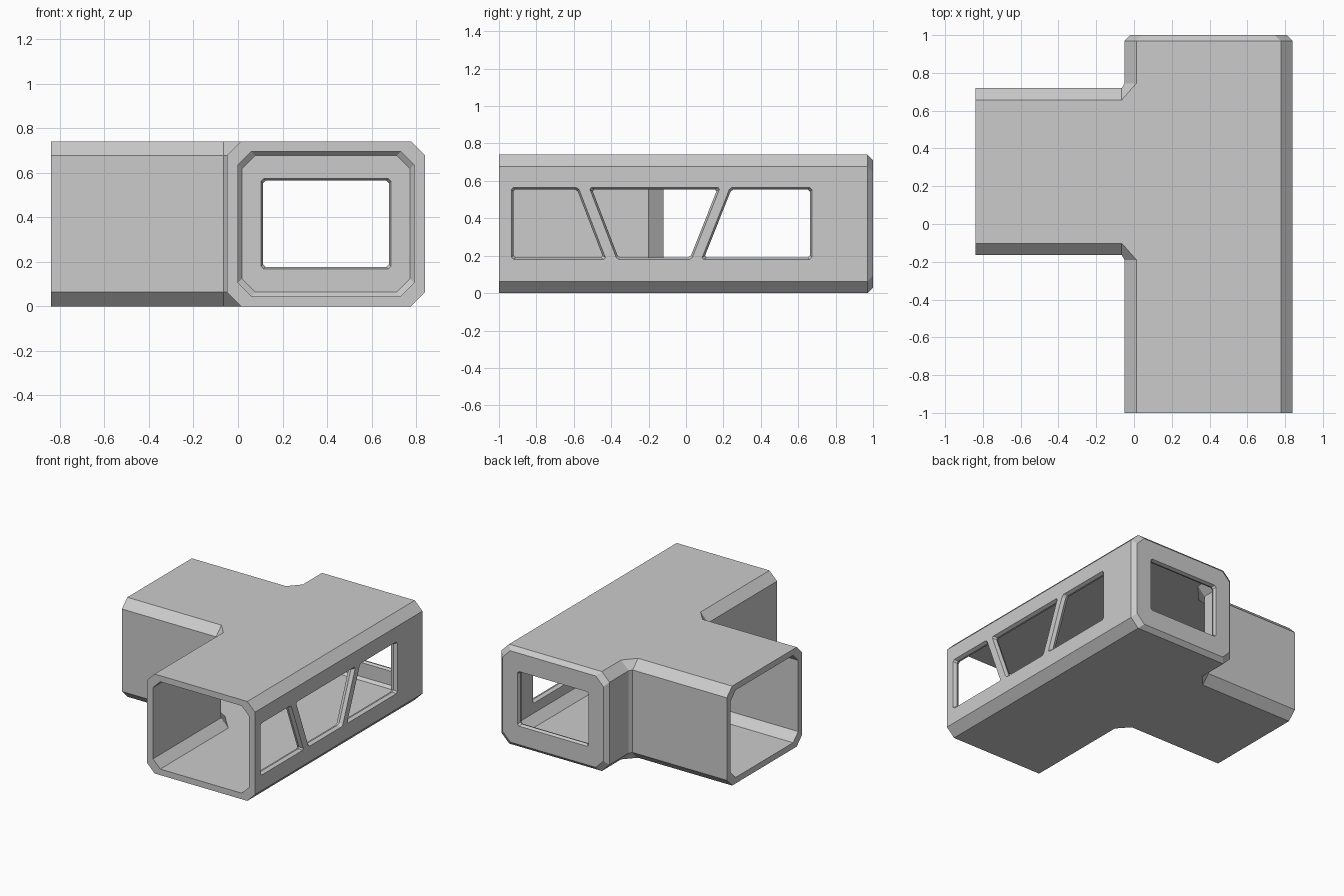
import bpy, bmesh
from mathutils import Vector

if "Cube" in bpy.data.objects:
    bpy.data.objects.remove(bpy.data.objects["Cube"])


def octagon(a0, a1, z0, z1, c):
    """Chamfered rectangle as (across, z) points, starting at the top left."""
    return [(a0 + c, z1), (a1 - c, z1), (a1, z1 - c), (a1, z0 + c),
            (a1 - c, z0), (a0 + c, z0), (a0, z0 + c), (a0, z1 - c)]


def bridge(bm, a, b, skip=()):
    for i in range(len(a)):
        if i not in skip:
            j = (i + 1) % len(a)
            bm.faces.new((a[i], a[j], b[j], b[i]))


def skin(bm, x, z, c, rows, end_y, inset, arm):
    """One T-shaped skin with a closed back; returns its two open rims."""
    sec = octagon(*x, *z, c)
    rings = [[bm.verts.new((px, y, pz)) for px, pz in sec] for y in rows]
    back = octagon(x[0] + inset, x[1] - inset, z[0] + inset, z[1] - inset, c)
    rings.append([bm.verts.new((px, end_y, pz)) for px, pz in back])
    for i in range(len(rings) - 1):
        bridge(bm, rings[i], rings[i + 1], (5, 6, 7) if i == 1 else ())
    bm.faces.new(rings[-1])
    # side branch grows from the opening left between rows 1 and 2
    loop = [rings[1][k] for k in (0, 7, 6, 5)] + [rings[2][k] for k in (5, 6, 7, 0)]
    asec = octagon(*arm, *z, c)
    asec = [asec[k] for k in (0, 7, 6, 5, 4, 3, 2, 1)]
    for ax in (-0.065, -0.84):
        nxt = [bm.verts.new((ax, py, pz)) for py, pz in asec]
        bridge(bm, loop, nxt)
        loop = nxt
    return rings[0], loop


def finish(bm, name):
    bmesh.ops.recalc_face_normals(bm, faces=bm.faces[:])
    me = bpy.data.meshes.new(name)
    bm.to_mesh(me)
    bm.free()
    ob = bpy.data.objects.new(name, me)
    bpy.context.collection.objects.link(ob)
    return ob


# corridor: outer and inner skins joined at the open ends
bm = bmesh.new()
outer = skin(bm, (-0.05, 0.84), (0, 0.74), 0.063,
             (-1, -0.19, 0.745, 0.97), 1.0, 0.03, (-0.165, 0.72))
inner = skin(bm, (0.0, 0.79), (0.045, 0.695), 0.06,
             (-1, -0.2, 0.755, 0.935), 0.955, 0.018, (-0.12, 0.675))
for a, b in zip(outer, inner):
    bridge(bm, a, b)
shell = finish(bm, "corridor_shell")


def outline(pts, d, r=0.012):
    """Convex outline moved inwards by d, with its corners clipped by r."""
    P = [Vector(p) for p in pts]
    out = []
    for i, p in enumerate(P):
        u = (P[i - 1] - p).normalized()
        v = (P[(i + 1) % len(P)] - p).normalized()
        q = p + (u + v) * d / abs(u.x * v.y - u.y * v.x)
        out += [q + u * r, q + v * r]
    return out


def window(bm, pts, depths, place):
    """Cutter that narrows halfway through the wall, leaving a bevelled frame."""
    rings = [[bm.verts.new(place(p.x, p.y, t)) for p in outline(pts, d)]
             for t, d in zip(depths, (-0.003, 0.012, -0.003))]
    bm.faces.new(rings[0])
    bm.faces.new(rings[2])
    bridge(bm, rings[0], rings[1])
    bridge(bm, rings[1], rings[2])


# windows: three slanted ones on the right wall, one on the back wall
bm = bmesh.new()
lo, hi = 0.178, 0.567
for pts in ([(-0.935, lo), (-0.425, lo), (-0.575, hi), (-0.935, hi)],
            [(-0.37, lo), (0.03, lo), (0.185, hi), (-0.52, hi)],
            [(0.08, lo), (0.675, lo), (0.675, hi), (0.235, hi)]):
    window(bm, pts, (0.78, 0.815, 0.85), lambda a, z, t: (t, a, z))
window(bm, [(0.1, 0.165), (0.69, 0.165), (0.69, 0.577), (0.1, 0.577)],
       (0.94, 0.977, 1.015), lambda a, z, t: (a, t, z))
cutter = finish(bm, "window_cutter")
cutter.hide_render = True

mod = shell.modifiers.new("windows", 'BOOLEAN')
mod.operation = 'DIFFERENCE'
mod.solver = 'EXACT'
mod.object = cutter
bpy.context.view_layer.objects.active = shell
bpy.ops.object.modifier_apply(modifier=mod.name)
bpy.data.objects.remove(cutter)
